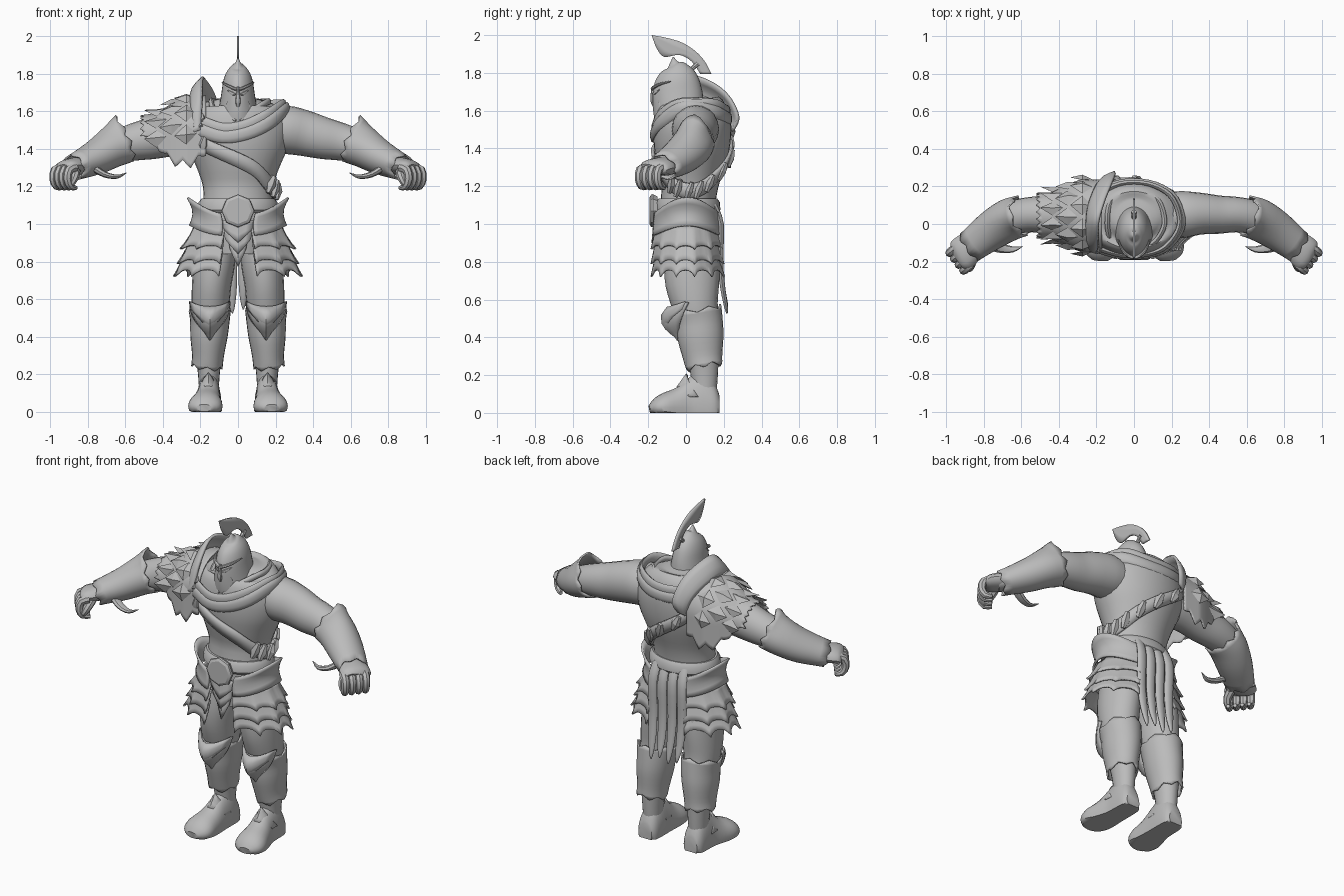
import bpy, bmesh, math
from mathutils import Vector

X, Y, Z = Vector((1, 0, 0)), Vector((0, 1, 0)), Vector((0, 0, 1))
grey = bpy.data.materials.new("plain_grey")
grey.diffuse_color = (0.5, 0.5, 0.5, 1)


def finish(name, bm, mirror=False, thick=0, angle=40):
    bmesh.ops.recalc_face_normals(bm, faces=bm.faces)
    me = bpy.data.meshes.new(name)
    bm.to_mesh(me)
    bm.free()
    me.materials.append(grey)
    ob = bpy.data.objects.new(name, me)
    bpy.context.collection.objects.link(ob)
    bpy.ops.object.select_all(action='DESELECT')
    ob.select_set(True)
    bpy.context.view_layer.objects.active = ob
    bpy.ops.object.shade_smooth_by_angle(angle=math.radians(angle))
    if thick:
        m = ob.modifiers.new("thickness", 'SOLIDIFY')
        m.thickness, m.offset = thick, 0
    if mirror:
        ob.modifiers.new("mirror", 'MIRROR')
    return ob


def spline(pts, per):
    # Catmull-Rom through tuples of any length
    out, n = [], len(pts)
    for i in range(n - 1):
        a, b, c, d = pts[max(i - 1, 0)], pts[i], pts[i + 1], pts[min(i + 2, n - 1)]
        for k in range(per):
            t = k / per
            out.append([0.5 * (2 * q + (r - p) * t + (2 * p - 5 * q + 4 * r - s) * t * t
                        + (3 * q - p - 3 * r + s) * t ** 3) for p, q, r, s in zip(a, b, c, d)])
    return out + [list(pts[-1])]


def tube(name, pts, ref=X, n=20, per=3, mod=None, caps=True, floor=None, bm=None, **kw):
    # pts are (x, y, z, radius along ref, other radius); mod gives (radius factor, slide)
    own = bm is None
    bm = bm or bmesh.new()
    rows, rings = spline(pts, per), []
    for i, r in enumerate(rows):
        t = (Vector(rows[min(i + 1, len(rows) - 1)][:3]) - Vector(rows[max(i - 1, 0)][:3])).normalized()
        u = (ref - t * ref.dot(t)).normalized()
        v = t.cross(u)
        ring = []
        for k in range(n):
            a = 2 * math.pi * k / n
            f, slide = mod(i / (len(rows) - 1), a) if mod else (1, 0)
            p = Vector(r[:3]) + (u * math.cos(a) * r[3] + v * math.sin(a) * r[4]) * f + t * slide
            if floor is not None:
                p.z = max(p.z, floor)
            ring.append(bm.verts.new(p))
        rings.append(ring)
    for a, b in zip(rings, rings[1:]):
        for k in range(n):
            bm.faces.new((a[k], a[(k + 1) % n], b[(k + 1) % n], b[k]))
    if caps:
        bm.faces.new(rings[0])
        bm.faces.new(rings[-1])
    return finish(name, bm, **kw) if own else None


def sheet(name, f, nu, nv, bm=None, thick=0.012, **kw):
    own = bm is None
    bm = bm or bmesh.new()
    g = [[bm.verts.new(f(i / nu, j / nv)) for j in range(nv + 1)] for i in range(nu + 1)]
    for i in range(nu):
        for j in range(nv):
            bm.faces.new((g[i][j], g[i + 1][j], g[i + 1][j + 1], g[i][j + 1]))
    return finish(name, bm, thick=thick, **kw) if own else None


def tri(x):
    return abs(2 * (x % 1) - 1)


# Torso, with a lookup used to lay straps on its surface
BODY = [(.84, .01, .15, .13), (1.0, .01, .18, .145), (1.1, .01, .185, .145), (1.2, .02, .187, .15),
        (1.3, .025, .22, .178), (1.4, .03, .262, .2), (1.5, .035, .28, .205),
        (1.58, .04, .26, .195), (1.625, .045, .21, .165), (1.655, .04, .14, .12), (1.67, .04, .08, .08)]
tube("torso", [(0, cy, z, rx, ry) for z, cy, rx, ry in BODY], n=32)


def on_body(deg, z, off):
    for p, q in zip(BODY, BODY[1:]):
        if p[0] <= z <= q[0]:
            t = (z - p[0]) / (q[0] - p[0])
            cy, rx, ry = (p[i] + (q[i] - p[i]) * t for i in (1, 2, 3))
    a = math.radians(deg)
    return Vector(((rx + off) * math.sin(a), cy - (ry + off) * math.cos(a), z))


# Arms, bracers, elbow hooks
tube("arms", [(.12, .05, 1.5, .11, .11), (.25, .05, 1.502, .125, .128), (.35, .055, 1.484, .112, .122),
              (.45, .05, 1.458, .102, .112), (.55, .05, 1.437, .094, .1), (.65, .03, 1.41, .09, .085),
              (.75, -.03, 1.36, .085, .072), (.85, -.1, 1.31, .068, .05), (.89, -.13, 1.295, .06, .042)],
     ref=Y, mirror=True)


def bracer_edge(t, a):
    tip = max(0, math.sin(a)) ** 6
    return (1 + .55 * tip * (1 - t) ** 2.6,
            (-.022 * tri(a * 4 / math.pi) * (t == 0)) + (.02 * tri(a * 3 / math.pi) * (t == 1)))


tube("bracers", [(.61, .04, 1.425, .106, .1), (.67, .02, 1.4, .108, .096), (.76, -.035, 1.352, .1, .086),
                 (.865, -.115, 1.305, .083, .066)], ref=Y, n=32, mod=bracer_edge, caps=False,
     thick=.01, mirror=True)
tube("elbow_hooks", [(.77, -.11, 1.3, .03, .02), (.71, -.128, 1.264, .026, .016), (.645, -.135, 1.252, .016, .011),
                     (.595, -.12, 1.272, .002, .002)], ref=Y, n=8, mirror=True)

# Hands with curled fingers
bm = bmesh.new()
tube("", [(.84, -.09, 1.315, .06, .042), (.88, -.125, 1.307, .084, .046), (.92, -.165, 1.3, .088, .04),
          (.942, -.183, 1.292, .065, .022)], ref=Y, n=14, bm=bm)
for i in range(4):
    bx, by = .902 + .6 * (i - 1.5) * .041, -.165 + .77 * (i - 1.5) * .041
    tube("", [(bx + .77 * d, by - .64 * d, z, r, r) for d, z, r in
              ((0, 1.3, .024), (.045, 1.288, .024), (.056, 1.24, .023), (.035, 1.2, .02), (-.005, 1.192, .011))],
         ref=Vector((.64, .77, 0)), n=8, per=2, bm=bm)
tube("", [(.865, -.18, 1.29, .026, .026), (.868, -.22, 1.255, .024, .024), (.885, -.24, 1.22, .019, .019),
          (.905, -.24, 1.2, .008, .008)], n=8, bm=bm)
finish("hands", bm, mirror=True)

# Legs, greaves, knee guards, boots
tube("legs", [(.11, .02, .95, .1, .12), (.125, .03, .8, .11, .145), (.14, .034, .68, .105, .142),
              (.147, .05, .56, .1, .12), (.15, .07, .48, .09, .11), (.155, .085, .4, .086, .103),
              (.155, .09, .3, .07, .085), (.155, .097, .2, .058, .072), (.155, .1, .08, .05, .06)], mirror=True)
tube("greaves", [(.15, .06, .545, .108, .124), (.15, .07, .48, .1, .12), (.155, .077, .4, .094, .117),
                 (.16, .088, .3, .08, .1), (.165, .097, .245, .079, .092)], n=24, caps=False, thick=.01,
     mod=lambda t, a: (1, (t in (0, 1)) * .022 * (tri(a * 3 / math.pi) - .5)), mirror=True)


def knee(u, v):
    s = 2 * u - 1
    w = .1 * (1 - v ** 2.2) + .004
    return Vector((.15 + s * w, -.078 + .09 * s * s * (1 - v) - .05 * math.sin(math.pi * min(1, v * 1.1)) * (1 - abs(s))
                   + .038 * v * v, .555 + .03 * s * s - .17 * v))


sheet("knee_guards", knee, 8, 8, thick=.016, mirror=True)
sheet("knee_rims", lambda u, v: knee(u, .05 + .25 * v + .5 * v * (1 - abs(2 * u - 1))) + Vector((0, -.01, .012)),
      8, 3, mirror=True)
tube("boots", [(.155, .178, .03, .045, .06), (.155, .15, .03, .062, .13), (.155, .09, .03, .066, .19),
               (.157, .02, .03, .068, .16), (.165, -.05, .03, .08, .105), (.174, -.12, .03, .092, .075),
               (.178, -.165, .025, .078, .048), (.18, -.193, .02, .042, .02)], n=20, floor=0, mirror=True)
sheet("boot_flaps", lambda u, v: Vector((.158 + (2 * u - 1) * .062, -.045 + .06 * (2 * u - 1) ** 2 + .05 * v,
                                         .135 + .07 * v * (1 - abs(2 * u - 1)) - .05 * (2 * u - 1) ** 2)),
      8, 3, mirror=True)

# Skirt: smooth hip plates with raised outer tips, and tiers of spiked scales
sheet("hip_plates", lambda u, v: (lambda a: Vector((
    (.268 - .012 * v - .025 * math.sin(math.pi * v)) * math.sin(a), .005 - (.18 + .01 * v) * math.cos(a),
    1.045 + .095 * math.sin(a) ** 2 - v * (.1 + .05 * math.sin(a)))))(math.radians(20 + 136 * u)),
    24, 5, mirror=True)
bm = bmesh.new()
for top, bot, r0, r1, drop in ((.99, .885, .235, .292, .018), (.93, .81, .255, .308, .022), (.86, .755, .28, .328, .035)):
    def tier(u, v):
        a = math.radians(17 + 141 * u)
        spike = tri(u * 5)
        r = r0 + (r1 - r0) * v ** 1.2 + .022 * spike ** 4 * v * v - .008 * (1 - spike)
        ry = .165 + .02 * v + .012 * spike ** 4 * v + .018 * u * (1.05 - bot) * 3 * v
        return Vector((r * math.sin(a), .005 - ry * math.cos(a), top + (bot - top) * v - drop * spike ** 3 * v))
    sheet("", tier, 40, 4, bm=bm)
finish("skirt_scales", bm, mirror=True, thick=.01)

# Belt, round buckle, front flap, back tails
tube("belt", [(0, .01, 1.06, .2, .16), (0, .01, 1.075, .212, .172), (0, .01, 1.115, .21, .17),
              (0, .01, 1.135, .195, .155)], n=32, per=1)
tube("buckle", [(0, -.15, 1.07, .075, .075), (0, -.175, 1.07, .088, .088), (0, -.185, 1.07, .085, .085),
                (0, -.193, 1.07, .07, .07)], n=8, per=1, angle=25)
bm = bmesh.new()
for k, (top, w, drop) in enumerate(((.94, .055, .17), (.97, .085, .13), (1.02, .095, .12))):
    sheet("", lambda u, v: Vector(((2 * u - 1) * w * (1 - .25 * v), -.15 - .008 * k + .02 * abs(2 * u - 1) - .012 * v,
                                   top - drop * v * (1 - .55 * abs(2 * u - 1)))), 4, 3, bm=bm)
finish("front_flap", bm, thick=.01, angle=20)
bm = bmesh.new()
for i in range(4):
    x = -.1 + .066 * i
    tube("", [(x * .9, .15, 1.1, .03, .014), (x, .185, 1.0, .031, .016), (x, .182, .8, .03, .016),
              (x * .95, .195, .66, .026, .014), (x * .9, .212, .58 - .02 * (i % 2), .014, .01),
              (x * .88, .218, .545 - .02 * (i % 2), .003, .003)], n=10, bm=bm)
finish("back_tails", bm)

# Scarf folds lying flat on the chest, shoulder and back
LOOP = [(-.2, -.14, 1.5), (-.08, -.172, 1.465), (.05, -.173, 1.485), (.17, -.135, 1.54), (.25, -.04, 1.605),
        (.258, .05, 1.613), (.205, .16, 1.59), (.08, .222, 1.56), (-.08, .222, 1.56), (-.2, .15, 1.585),
        (-.23, 0, 1.6), (-.2, -.14, 1.5)]
bm = bmesh.new()
for k, dz, w, cap in ((1, 0, .035, 1.63), (.93, .04, .032, 1.63), (.62, .08, .018, 1.65)):
    tube("", [(x * k, .02 + (y - .02) * (.4 + .6 * k), min(z + dz, cap), w, .014) for x, y, z in LOOP],
         ref=Z, n=10, per=4, bm=bm)
finish("scarf", bm)

# Diagonal strap with knots
STRAP = [(-50, 1.44), (-20, 1.38), (20, 1.3), (55, 1.21), (90, 1.175), (120, 1.2), (160, 1.3), (200, 1.42), (235, 1.54)]
path = spline(STRAP, 5)
sheet("strap", lambda u, v: on_body(path[round(u * 40)][0], path[round(u * 40)][1] + (v - .5) * .08, .01),
      40, 2, thick=.018)
bm = bmesh.new()
for i in [2, 15, 17] + list(range(20, 40, 3)):
    deg, z = path[i]
    a, b, c = (on_body(deg + d, z + h, .02) for d, h in ((-4, -.045), (0, 0), (4, .045)))
    tube("", [(*a, .012, .012), (*b, .03, .022), (*c, .014, .012)], n=6, per=1, bm=bm)
finish("strap_knots", bm, angle=25)


# Shoulder armour on one side: ragged drape, raised scales, tall neck guard
def dome(x, deg, off=0):
    r = max(.118, .188 - .7 * max(0, -x - .28) ** 1.25) + off
    a = math.radians(deg)
    cz = 1.49 - .1 * (-x - .2)
    if deg < 0 or deg > 180:    # hangs straight down past the sides
        drop = a if deg < 0 else math.pi - a
        return Vector((x, .045 - r * (1 if deg < 0 else -1), cz + .19 * drop))
    return Vector((x, .045 - r * math.cos(a), cz + r * math.sin(a)))


def drape(u, v):
    x = -.17 - .33 * u
    hem = 52 * math.sin(math.pi * min(1, .25 + .75 * u)) ** 1.2 * (.85 + .3 * tri(u * 4)) - 6 * u
    return dome(x - .02 * tri(v * 9) * (u == 1), -hem + (180 + 2 * hem) * v)


sheet("shoulder_drape", drape, 24, 36, thick=.008)
bm = bmesh.new()
for row in range(3):
    x = -.22 - .08 * row
    for k in range(6 - row % 2):
        d = -2 + 36 * k + 18 * (row % 2)
        pts = [dome(x, d, .004), dome(x - .055, d - 16, .012), dome(x - .12, d, .036), dome(x - .055, d + 16, .012)]
        top, low = dome(x - .055, d, .03), dome(x - .05, d, 0)
        vs = [bm.verts.new(p) for p in pts]
        for apex in (bm.verts.new(top), bm.verts.new(low)):
            for i in range(4):
                bm.faces.new((vs[i], vs[(i + 1) % 4], apex))
finish("shoulder_scales", bm, angle=15)
outer = spline([(-.2, -.15, 1.5), (-.19, -.1, 1.66), (-.19, .01, 1.775), (-.16, .12, 1.755), (-.12, .22, 1.68),
                (-.1, .275, 1.57), (-.12, .25, 1.5)], 5)
inner = spline([(-.22, -.14, 1.48), (-.24, -.11, 1.58), (-.25, 0, 1.66), (-.24, .1, 1.66), (-.2, .2, 1.6),
                (-.17, .23, 1.53), (-.15, .22, 1.47)], 5)
sheet("neck_guard", lambda u, v: Vector(inner[round(u * 30)]).lerp(Vector(outer[round(u * 30)]), v)
      + Vector((-.02 * math.sin(math.pi * v), 0, 0)), 30, 4, thick=.016)

# Helmet with a pointed front ridge, brow, eyes, nose guard
tube("helmet", [(0, -.02, 1.53, .118, .13), (0, -.03, 1.575, .115, .132), (0, -.037, 1.63, .1, .132),
                (0, -.042, 1.7, .088, .128), (0, -.045, 1.76, .079, .114), (0, -.05, 1.805, .063, .09),
                (0, -.056, 1.835, .04, .056), (0, -.062, 1.85, .02, .026), (0, -.068, 1.885, .002, .002)],
     n=28, mod=lambda t, a: (1 + .05 * max(0, -math.sin(a)) ** 12, 0))
bm = bmesh.new()
tube("", [(.006, -.178, 1.715, .008, .01), (.035, -.165, 1.727, .009, .01), (.065, -.133, 1.742, .007, .008),
          (.085, -.08, 1.755, .003, .003)], ref=Z, n=8, bm=bm)
tube("", [(.012, -.174, 1.69, .004, .006), (.03, -.162, 1.695, .01, .008), (.055, -.14, 1.712, .003, .005)],
     ref=Z, n=8, bm=bm)
tube("", [(.006, -.17, 1.65, .006, .008), (.03, -.158, 1.66, .006, .008), (.055, -.138, 1.64, .006, .008),
          (.045, -.145, 1.58, .006, .008), (.012, -.168, 1.55, .005, .006)], ref=Y, n=8, bm=bm)
finish("brow_eyes_cheeks", bm, mirror=True)
tube("nose_guard", [(0, -.17, 1.73, .008, .01), (0, -.177, 1.69, .01, .01), (0, -.178, 1.65, .014, .01),
                    (0, -.17, 1.62, .006, .004)], n=8)

# Crest and its holder
top = spline([(-.182, 2.0), (-.1, 1.985), (-.02, 1.96), (.05, 1.915), (.1, 1.86), (.135, 1.795)], 4)
low = spline([(-.18, 1.995), (-.155, 1.93), (-.115, 1.885), (-.035, 1.895), (.03, 1.86), (.075, 1.795)], 4)
sheet("crest", lambda u, v: Vector((0, *[p + (q - p) * v for p, q in zip(low[round(u * 20)], top[round(u * 20)])])),
      20, 3, thick=.012)
tube("crest_holder", [(0, .0, 1.79, .014, .014), (0, .035, 1.825, .012, .012), (0, .065, 1.85, .016, .014)], n=8)
